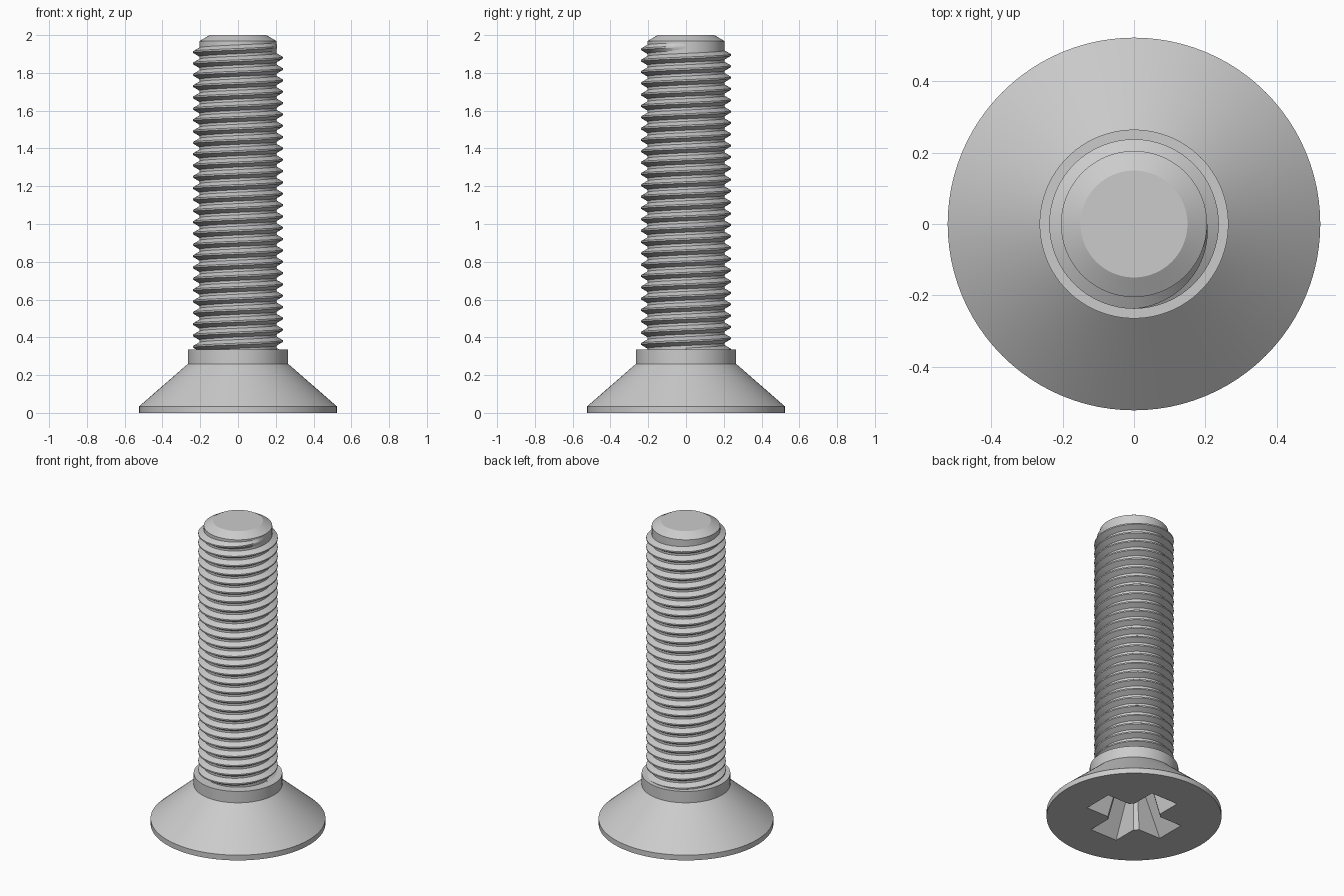
import bpy, bmesh, math
from math import cos, sin, pi, tau

if "Cube" in bpy.data.objects:
    bpy.data.objects.remove(bpy.data.objects["Cube"], do_unlink=True)

steel = bpy.data.materials.new("grey steel")
steel.use_nodes = True
GREY = (0.6, 0.6, 0.6, 1)
steel.diffuse_color = GREY
steel.node_tree.nodes["Principled BSDF"].inputs["Base Color"].default_value = GREY


def make_object(name, bm, smooth=True):
    bmesh.ops.recalc_face_normals(bm, faces=bm.faces[:])
    mesh = bpy.data.meshes.new(name)
    bm.to_mesh(mesh)
    bm.free()
    mesh.materials.append(steel)
    obj = bpy.data.objects.new(name, mesh)
    bpy.context.collection.objects.link(obj)
    if smooth:
        bpy.ops.object.select_all(action="DESELECT")
        obj.select_set(True)
        bpy.context.view_layer.objects.active = obj
        bpy.ops.object.shade_smooth_by_angle(angle=math.radians(25))
    return obj


def loft(rings):
    """Skin a list of equal-length point rings and cap both ends."""
    bm = bmesh.new()
    loops = [[bm.verts.new(p) for p in ring] for ring in rings]
    n = len(loops[0])
    for a, b in zip(loops, loops[1:]):
        for i in range(n):
            j = (i + 1) % n
            bm.faces.new((a[i], a[j], b[j], b[i]))
    bm.faces.new(loops[0][::-1])
    bm.faces.new(loops[-1])
    return bm


def lathe(profile, sides=96):
    return loft([[(r * cos(tau * i / sides), r * sin(tau * i / sides), z)
                  for i in range(sides)] for r, z in profile])


def cross(arm, half, z):
    """Cross outline with arms along x and y, notches slightly bevelled."""
    ring = []
    for k in range(4):
        c, s = cos(k * pi / 2), sin(k * pi / 2)
        outline = [(half * 1.25, -half), (arm, -half), (arm, half), (half * 1.25, half)]
        ring += [(x * c - y * s, x * s + y * c, z) for x, y in outline]
    return ring


# Countersunk head with collar
head = make_object("head", lathe([(0.523, 0), (0.523, 0.035), (0.265, 0.26), (0.265, 0.335)]))

# Cross recess in the underside
cutter = make_object("recess_cutter", loft([cross(0.29, 0.1, -0.01), cross(0.13, 0.06, 0.24)]), False)
cutter.hide_render = True
cutter.hide_viewport = True
recess = head.modifiers.new("cross recess", "BOOLEAN")
recess.operation = "DIFFERENCE"
recess.solver = "EXACT"
recess.object = cutter

# Plain core with chamfered tip
ROOT, CREST, PITCH = 0.205, 0.238, 0.06
make_object("shank_core", lathe([(ROOT, 0.32), (ROOT, 1.968), (0.15, 2)]))

# Helical ridge that fades out over the last quarter turn
STEPS, TURNS, END = 64, 27, 1.94
sections = []
for i in range(STEPS * TURNS + 1):
    back = (STEPS * TURNS - i) / STEPS
    angle, z = -tau * back, END - PITCH * back
    fade = min(1, back * 4 + 0.02)
    inner, outer = ROOT - 0.003, ROOT + (CREST - ROOT) * fade
    section = [(inner, -0.42), (outer, -0.07), (outer, 0.07), (inner, 0.42)]
    sections.append([(r * cos(angle), r * sin(angle), z + h * PITCH) for r, h in section])
make_object("thread", loft(sections))
